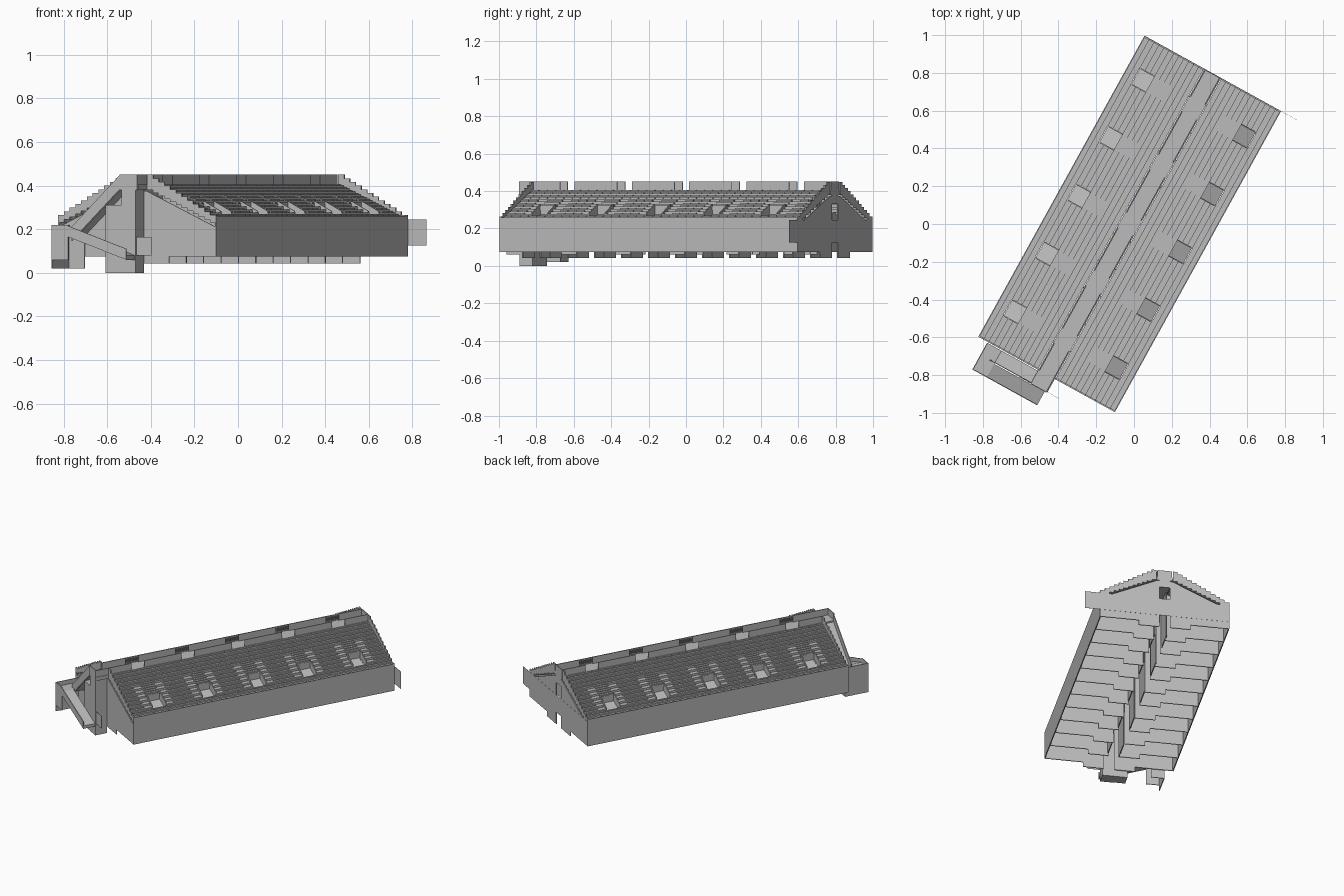
import bpy, bmesh, math
from mathutils import Matrix

cube = bpy.data.objects.get("Cube")
if cube:
    bpy.data.objects.remove(cube, do_unlink=True)

grey = bpy.data.materials.new("concrete grey")
grey.use_nodes = True
colour = (0.5, 0.5, 0.5, 1)
grey.diffuse_color = colour
grey.node_tree.nodes["Principled BSDF"].inputs["Base Color"].default_value = colour

# The stand is laid out along y, then turned on plan
PLACE = Matrix.Translation((-0.023, 0, 0)) @ Matrix.Rotation(math.radians(-28.9), 4, "Z")
HALF, LONG = 0.413, 0.91
ROWS, PITCH, RISE = 12, 0.03, 0.0136
BAYS = [-0.7, -0.35, 0, 0.35, 0.7]
GAP = 0.045
SIDES = (-1, 1)


def prism(bm, profile, y0, y1):
    """Extrude an x-z profile from y0 to y1."""
    face = bm.faces.new([bm.verts.new((x, y0, z)) for x, z in profile])
    made = bmesh.ops.extrude_face_region(bm, geom=[face])["geom"]
    verts = [v for v in made if isinstance(v, bmesh.types.BMVert)]
    bmesh.ops.translate(bm, verts=verts, vec=(0, y1 - y0, 0))


def box(bm, x0, x1, y0, y1, z0, z1):
    prism(bm, [(x0, z0), (x1, z0), (x1, z1), (x0, z1)], y0, y1)


def slope(bm, x0, z0, x1, z1, depth, y0, y1):
    prism(bm, [(x0, z0), (x1, z1), (x1, z1 - depth), (x0, z0 - depth)], y0, y1)


def finish(name, bm):
    bmesh.ops.recalc_face_normals(bm, faces=bm.faces)
    bm.transform(PLACE)
    mesh = bpy.data.meshes.new(name)
    bm.to_mesh(mesh)
    bm.free()
    mesh.materials.append(grey)
    bpy.context.collection.objects.link(bpy.data.objects.new(name, mesh))


def spans(gap):
    """Lengths of the stand between the bay openings."""
    edges = [-LONG] + [b + s * gap for b in BAYS for s in SIDES] + [LONG]
    return list(zip(edges[::2], edges[1::2]))


# Stepped terraces, left open at the entrances
bm = bmesh.new()
for s in SIDES:
    for i in range(ROWS):
        outer = HALF - i * PITCH
        z = 0.25 + i * RISE
        is_open = 0.26 < outer - PITCH / 2 < 0.36
        for y0, y1 in (spans(GAP) if is_open else [(-LONG, LONG)]):
            box(bm, s * outer, s * (outer - PITCH), y0, y1, z - 0.02, z)
finish("terraces", bm)

# Rows of low seats, with clear areas around the entrances
bm = bmesh.new()
for s in SIDES:
    for i in range(ROWS):
        outer = HALF - i * PITCH
        z = 0.25 + i * RISE
        for y0, y1 in (spans(0.1) if 1 < i < 8 else [(-LONG, LONG)]):
            count = round((y1 - y0) / 0.05)
            step = (y1 - y0) / count
            for k in range(count):
                y = y0 + k * step
                box(bm, s * (outer - 0.014), s * (outer - 0.026),
                    y + 0.002, y + step - 0.002, z, z + 0.006)
finish("seats", bm)

# Half-width steps behind each entrance
bm = bmesh.new()
for s in SIDES:
    for b in BAYS:
        for i in range(5, 8):
            x = HALF - i * PITCH
            z = 0.25 + i * RISE
            box(bm, s * (x - 0.015), s * (x - PITCH), b - GAP, b + GAP, z, z + RISE / 2)
finish("stairways", bm)

# Entrances: sloping floor, back wall and two raked cheek walls
bm = bmesh.new()
for s in SIDES:
    for b in BAYS:
        slope(bm, s * 0.35, 0.24, s * 0.26, 0.275, 0.015, b - GAP, b + GAP)
        box(bm, s * 0.255, s * 0.262, b - GAP, b + GAP, 0.26, 0.325)
        for e in SIDES:
            prism(bm, [(s * 0.26, 0.23), (s * 0.35, 0.23), (s * 0.35, 0.283), (s * 0.26, 0.33)],
                  b + e * GAP, b + e * (GAP + 0.006))
finish("entrances", bm)

# Long outer walls
bm = bmesh.new()
for s in SIDES:
    box(bm, s * (HALF - 0.006), s * HALF, -LONG, LONG, 0.075, 0.26)
finish("side_walls", bm)

# Stepped parapets along the raked ends
bm = bmesh.new()
for s in SIDES:
    for e in SIDES:
        for i in range(ROWS):
            outer = HALF - i * PITCH
            low = 0.235 + i * RISE
            top = 0.265 + i * 0.0168
            box(bm, s * outer, s * (outer - PITCH), e * LONG, e * (LONG - 0.008), low, top)
finish("end_parapets", bm)

# Cross frames and gable walls, split by a central passage
bm = bmesh.new()
half_frame = [(0.035, 0.042), (0.166, 0.042), (0.166, 0.075), (0.407, 0.075),
              (0.407, 0.212), (0.05, 0.375), (0.035, 0.375)]
for k in range(12):
    y = -LONG + 0.003 + k * (2 * LONG - 0.006) / 11
    for s in SIDES:
        prism(bm, [(s * x, z) for x, z in half_frame], y - 0.003, y + 0.003)
for e in SIDES:
    box(bm, -0.035, 0.035, e * LONG, e * (LONG - 0.006), 0.33, 0.38)
finish("cross_frames", bm)

# Central passage walls
bm = bmesh.new()
for s in SIDES:
    for b in BAYS:
        box(bm, s * 0.035, s * 0.041, b - 0.08, b + 0.08, 0.06, 0.38)
finish("passage_walls", bm)

# Ridge walkway and its parapets, broken at the stairways
bm = bmesh.new()
box(bm, -0.05, 0.05, -0.99, LONG, 0.38, 0.405)
finish("walkway", bm)
bm = bmesh.new()
for s in SIDES:
    for y0, y1 in spans(GAP):
        box(bm, s * 0.041, s * 0.046, y0, y1, 0.4, 0.45)
box(bm, 0.041, 0.046, -0.995, -LONG, 0.38, 0.45)
for y in (-0.995, LONG - 0.005):
    box(bm, -0.046, 0.046, y, y + 0.005, 0.38, 0.45)
finish("walkway_parapets", bm)

# Wide board across the back gable
bm = bmesh.new()
box(bm, -HALF, 0.51, LONG, LONG + 0.001, 0.125, 0.245)
finish("back_board", bm)

# Tower below the front end of the walkway
bm = bmesh.new()
box(bm, -0.035, 0.04, -0.995, -0.915, 0, 0.385)
box(bm, -0.12, -0.035, -0.992, -0.915, 0, 0.31)
box(bm, 0.04, 0.12, -0.99, -0.989, 0.08, 0.165)
finish("stair_tower", bm)

# Switchback stair: upper flight, landing and lower flight
bm = bmesh.new()
slope(bm, -0.27, 0.19, -0.045, 0.4, 0.02, -0.985, -0.915)
slope(bm, -0.27, 0.19, 0.035, 0.08, 0.02, -1.072, -0.995)
box(bm, -0.355, -0.27, -1.072, -0.915, 0.17, 0.19)
finish("stair_flights", bm)

# Stair parapets and landing skirts
bm = bmesh.new()
slope(bm, -0.3, 0.21, -0.045, 0.45, 0.065, -0.99, -0.985)
slope(bm, -0.27, 0.215, 0.035, 0.11, 0.05, -1.077, -1.072)
box(bm, -0.355, -0.27, -1.077, -1.072, 0.06, 0.22)
box(bm, -0.357, -0.352, -1.077, -0.915, 0.02, 0.22)
box(bm, -0.355, -0.27, -0.92, -0.915, 0.02, 0.17)
finish("stair_parapets", bm)
